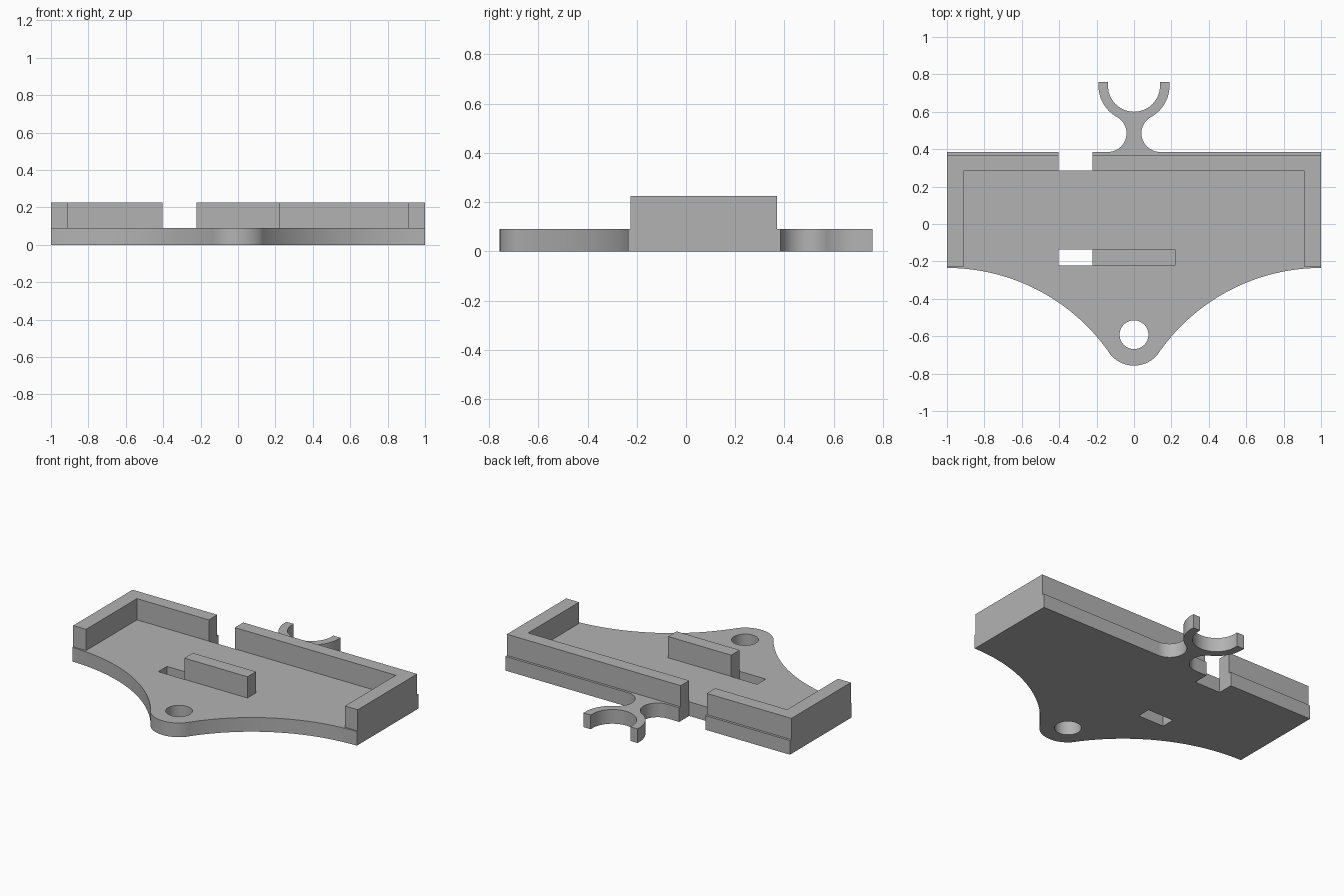
import bpy
import bmesh
from math import cos, sin, radians, degrees, atan2, hypot

default = bpy.data.objects.get("Cube")
if default:
    bpy.data.objects.remove(default, do_unlink=True)

grey = bpy.data.materials.new("plain grey")
grey.use_nodes = True
colour = (0.45, 0.45, 0.45, 1)
grey.diffuse_color = colour
grey.node_tree.nodes["Principled BSDF"].inputs["Base Color"].default_value = colour

PLATE_TOP, WALL_TOP = 0.09, 0.225


def arc(cx, cy, r, start, end, steps=24):
    angles = [radians(start + (end - start) * i / steps) for i in range(steps + 1)]
    return [(cx + r * cos(a), cy + r * sin(a)) for a in angles]


def mirrored(points):
    return [(-x, y) for x, y in reversed(points)]


def rect(x0, y0, x1, y1):
    return [(x0, y0), (x1, y0), (x1, y1), (x0, y1)]


def slab(name, loops, z0, z1):
    """Extrude a flat outline; further loops become holes."""
    curve = bpy.data.curves.new(name, 'CURVE')
    curve.dimensions = '2D'
    curve.fill_mode = 'BOTH'
    curve.extrude = (z1 - z0) / 2
    for loop in loops:
        spline = curve.splines.new('POLY')
        spline.points.add(len(loop) - 1)
        for point, (x, y) in zip(spline.points, loop):
            point.co = (x, y, 0, 1)
        spline.use_cyclic_u = True
    obj = bpy.data.objects.new(name, curve)
    bpy.context.collection.objects.link(obj)
    bpy.ops.object.select_all(action='DESELECT')
    obj.select_set(True)
    bpy.context.view_layer.objects.active = obj
    bpy.ops.object.convert(target='MESH')
    obj = bpy.context.view_layer.objects.active
    # Weld the caps to the sides
    bm = bmesh.new()
    bm.from_mesh(obj.data)
    bmesh.ops.remove_doubles(bm, verts=bm.verts, dist=0.0005)
    bmesh.ops.translate(bm, verts=bm.verts, vec=(0, 0, (z0 + z1) / 2))
    bmesh.ops.recalc_face_normals(bm, faces=bm.faces)
    bm.to_mesh(obj.data)
    bm.free()
    obj.data.materials.clear()
    obj.data.materials.append(grey)
    bpy.ops.object.shade_smooth_by_angle()
    return obj


# Front edge: two sweeping concave arcs tangent to a rounded lug
lug_y, lug_r, sweep_r, corner_y = -0.592, 0.165, 1.0565, -0.235
sweep_y = corner_y - sweep_r
tangent = degrees(atan2(lug_y - sweep_y, 1))
sweep = arc(1, sweep_y, sweep_r, 180 - tangent, 90, 40)
lug = arc(0, lug_y, lug_r, 180 + tangent, 360 - tangent)
front = mirrored(sweep) + lug[1:-1] + sweep

# Back hook: open ring on a waisted neck
back_y, ring_y, ring_r, bore_r, tip_y = 0.385, 0.739, 0.19, 0.139, 0.758
neck_r = 0.10
neck_y = back_y + neck_r
neck_x = ((ring_r + neck_r) ** 2 - (ring_y - neck_y) ** 2) ** 0.5
meet = degrees(atan2(ring_y - neck_y, -neck_x))
half_hook = (arc(neck_x, neck_y, neck_r, 270, meet)
             + arc(0, ring_y, ring_r, meet - 180, 0)[1:]
             + [(ring_r, tip_y), (bore_r, tip_y)])
hook = half_hook + arc(0, ring_y, bore_r, 0, -180, 40) + mirrored(half_hook)

# Base plate with back notch, slot and lug hole
gap_l, gap_r, wall_in = -0.405, -0.222, 0.285
notch = [(gap_r, back_y), (gap_r, wall_in), (gap_l, wall_in), (gap_l, back_y)]
outline = front + [(1, back_y)] + hook + notch + [(-1, back_y)]
slot = rect(gap_l, -0.222, gap_r, -0.135)
hole = arc(0, lug_y, 0.077, 0, 360, 48)[:-1]
slab("base_plate", [outline, slot, hole], 0, PLATE_TOP)

# Rim walls, one L on each side of the notch
wall_front, wall_back, side_in = -0.226, 0.37, 0.91
for name, s, gap in (("left_wall", 1, gap_r), ("right_wall", -1, gap_l)):
    corner = [(s, wall_front), (s, wall_back), (gap, wall_back),
              (gap, wall_in), (s * side_in, wall_in), (s * side_in, wall_front)]
    slab(name, [corner], PLATE_TOP, WALL_TOP)

# Raised stop beside the slot
slab("center_block", [rect(gap_r, -0.222, -gap_r, -0.137)], PLATE_TOP, WALL_TOP)
